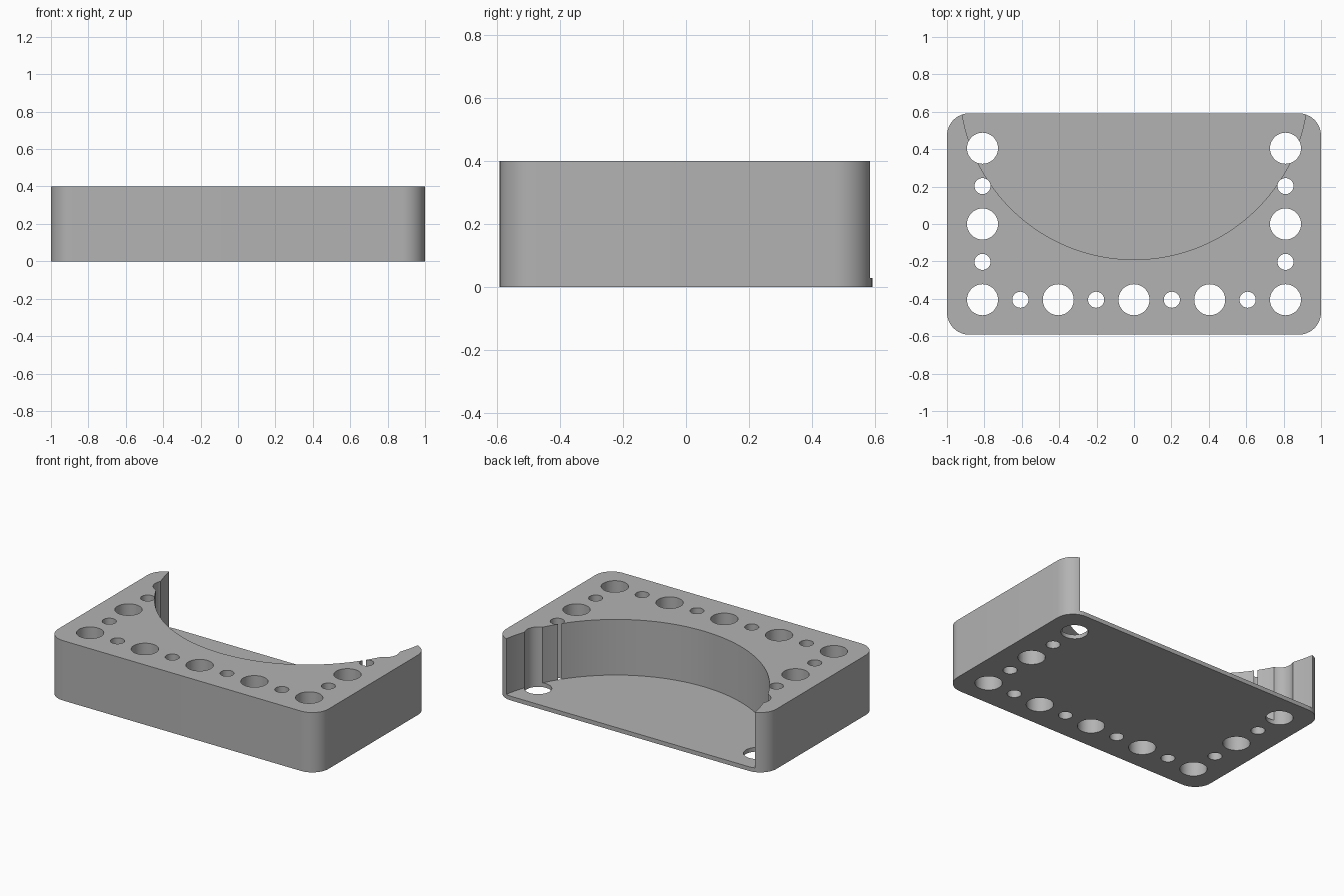
import bpy, bmesh, math
from mathutils import Matrix

if "Cube" in bpy.data.objects:
    bpy.data.objects.remove(bpy.data.objects["Cube"], do_unlink=True)

HALF_X, HALF_Y, HEIGHT = 1.0, 0.592, 0.4
CORNER, FLOOR = 0.12, 0.028
PITCH = 0.405
BIG, SMALL = 0.083, 0.043

grey = bpy.data.materials.new("plain grey")
grey.use_nodes = True
colour = (0.45, 0.45, 0.45, 1)
grey.diffuse_color = colour
grey.node_tree.nodes["Principled BSDF"].inputs["Base Color"].default_value = colour


def make_object(name, bm):
    mesh = bpy.data.meshes.new(name)
    bm.to_mesh(mesh)
    bm.free()
    obj = bpy.data.objects.new(name, mesh)
    mesh.materials.append(grey)
    bpy.context.collection.objects.link(obj)
    return obj


def add_cylinder(bm, x, y, radius, bottom, top, sides):
    bmesh.ops.create_cone(
        bm, cap_ends=True, segments=sides, radius1=radius, radius2=radius,
        depth=top - bottom, matrix=Matrix.Translation((x, y, (bottom + top) / 2)))


def cut(target, cutter):
    cutter.hide_render = True
    mod = target.modifiers.new(cutter.name, 'BOOLEAN')
    mod.operation = 'DIFFERENCE'
    mod.solver = 'EXACT'
    mod.object = cutter
    bpy.context.view_layer.objects.active = target
    bpy.ops.object.modifier_apply(modifier=mod.name)
    bpy.data.objects.remove(cutter, do_unlink=True)


# Block with rounded upright corners
bm = bmesh.new()
bmesh.ops.create_cube(bm, size=1, matrix=Matrix.Translation((0, 0, HEIGHT / 2))
                      @ Matrix.Diagonal((2 * HALF_X, 2 * HALF_Y, HEIGHT, 1)))
uprights = [e for e in bm.edges
            if abs(e.verts[0].co.z - e.verts[1].co.z) > HEIGHT / 2]
bmesh.ops.bevel(bm, geom=uprights, offset=CORNER, segments=12,
                profile=0.5, affect='EDGES')
block = make_object("mounting_block", bm)

# Round recess, open at the back, leaving a thin floor
bm = bmesh.new()
add_cylinder(bm, 0, 0.742, 0.932, FLOOR, HEIGHT + 0.2, 128)
cut(block, make_object("recess_cutter", bm))

# Alternating large and small holes along the front and both sides
bm = bmesh.new()
spots = [(i * PITCH / 2, -PITCH, i % 2) for i in range(-4, 5)]
spots += [(side * 2 * PITCH, j * PITCH / 2, j % 2)
          for side in (-1, 1) for j in range(-1, 3)]
for x, y, odd in spots:
    add_cylinder(bm, x, y, SMALL if odd else BIG, -0.1, HEIGHT + 0.1, 40)
cut(block, make_object("hole_cutter", bm))

# Smooth curved walls with crisp rims
bpy.ops.object.select_all(action='DESELECT')
block.select_set(True)
bpy.context.view_layer.objects.active = block
bpy.ops.object.shade_smooth_by_angle(angle=math.radians(30))
